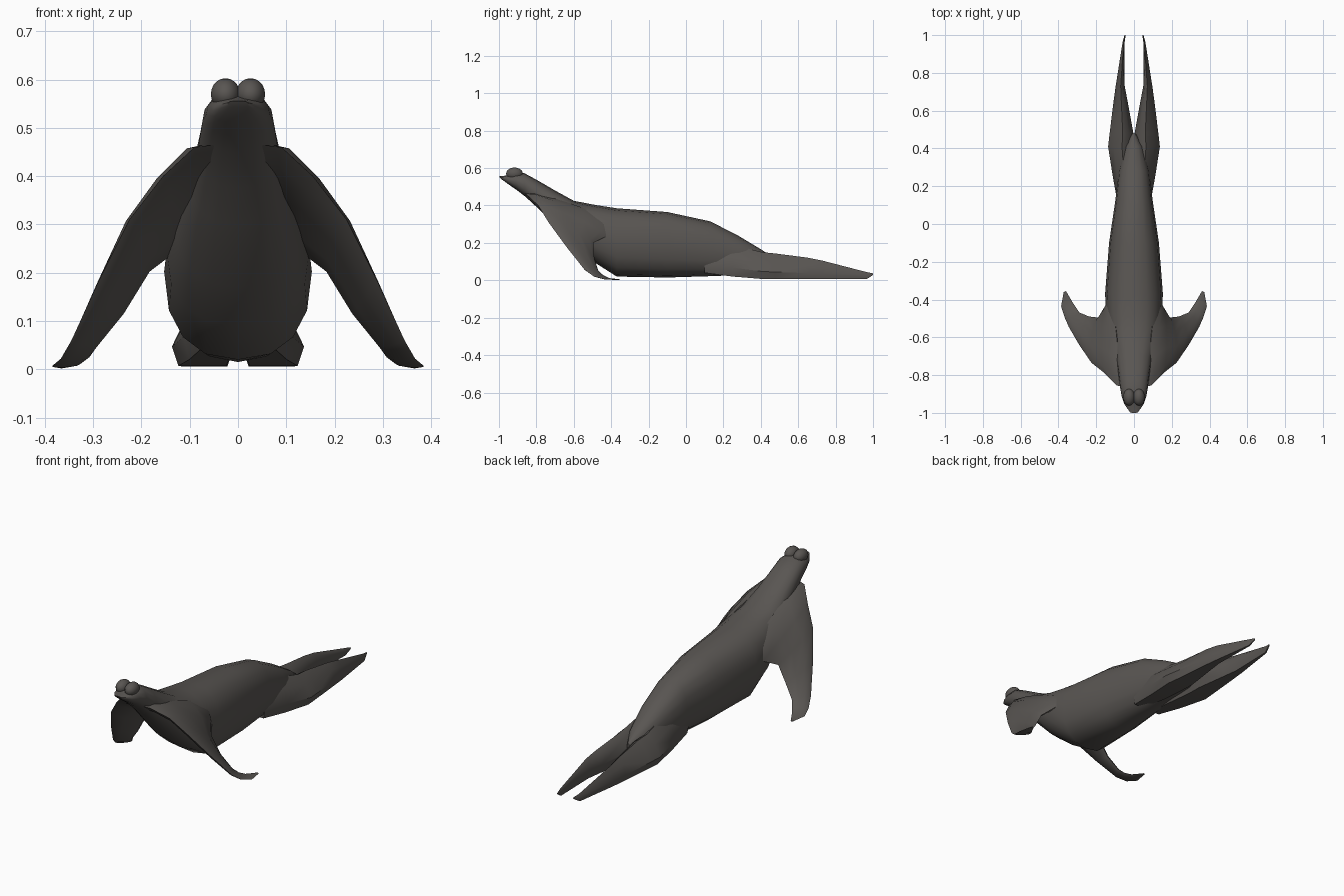
import bpy, bmesh, math
from mathutils import Vector

if "Cube" in bpy.data.objects:
    bpy.data.objects.remove(bpy.data.objects["Cube"])

hide = bpy.data.materials.new("dark grey brown hide")
hide.diffuse_color = (0.100, 0.092, 0.085, 1)
hide.use_nodes = True
hide.node_tree.nodes["Principled BSDF"].inputs["Base Color"].default_value = hide.diffuse_color


def finish(name, bm, angle=40):
    """Turn a bmesh into a shaded object resting on the ground."""
    for v in bm.verts:
        v.co.z = max(v.co.z, 0.0)
    bmesh.ops.recalc_face_normals(bm, faces=bm.faces)
    me = bpy.data.meshes.new(name)
    bm.to_mesh(me)
    bm.free()
    ob = bpy.data.objects.new(name, me)
    bpy.context.collection.objects.link(ob)
    me.materials.append(hide)
    bpy.ops.object.select_all(action='DESELECT')
    ob.select_set(True)
    bpy.context.view_layer.objects.active = ob
    bpy.ops.object.shade_smooth_by_angle(angle=math.radians(angle))
    return ob


def loft(name, rings, angle=40):
    """Skin a list of equal-length point rings and cap both ends."""
    bm = bmesh.new()
    vr = [[bm.verts.new(p) for p in r] for r in rings]
    n = len(vr[0])
    for a, b in zip(vr, vr[1:]):
        for i in range(n):
            j = (i + 1) % n
            bm.faces.new((a[i], a[j], b[j], b[i]))
    bm.faces.new(vr[0])
    bm.faces.new(vr[-1])
    return finish(name, bm, angle)


def soft(v, p=0.85):
    return math.copysign(abs(v) ** p, v)


# Head, neck and torso: top (y, z), bottom (y, z), half width
stations = [
    (-1.000, .556, -.990, .543, .022),
    (-.960, .560, -.945, .510, .052),
    (-.915, .572, -.905, .483, .066),
    (-.865, .573, -.860, .448, .074),
    (-.800, .538, -.780, .375, .083),
    (-.700, .480, -.710, .300, .098),
    (-.600, .425, -.580, .170, .130),
    (-.480, .402, -.480, .090, .148),
    (-.370, .385, -.370, .020, .153),
    (-.100, .365, -.100, .015, .132),
    (.130, .315, .130, .022, .098),
    (.280, .238, .280, .028, .082),
    (.410, .160, .410, .030, .050),
    (.480, .110, .480, .040, .008),
]
rings = []
for yt, zt, yb, zb, w in stations:
    top, bot = Vector((0, yt, zt)), Vector((0, yb, zb))
    mid, half = (top + bot) / 2, (top - bot) / 2
    ring = []
    for k in range(16):
        a = 2 * math.pi * k / 16
        ring.append(mid + half * soft(math.cos(a)) + Vector((w * soft(math.sin(a)), 0, 0)))
    rings.append(ring)
loft("body", rings)

# Front flippers: leading edge, trailing edge, half thickness
fore = [
    ((.050, -.865, .465), (.100, -.390, .300), .035),
    ((.090, -.855, .460), (.130, -.400, .270), .035),
    ((.155, -.790, .400), (.148, -.425, .235), .032),
    ((.225, -.735, .310), (.190, -.495, .200), .024),
    ((.290, -.640, .180), (.238, -.490, .115), .017),
    ((.345, -.545, .060), (.290, -.468, .050), .010),
    ((.367, -.495, .022), (.308, -.440, .025), .006),
    ((.386, -.435, .006), (.328, -.410, .010), .004),
    ((.372, -.360, .004), (.360, -.355, .004), .002),
]
# Hind flippers: y, inner x, outer x, bottom z, top z
hind = [
    (.100, .020, .085, .040, .180),
    (.250, .005, .112, .020, .190),
    (.410, .003, .137, .007, .150),
    (.480, .003, .129, .006, .143),
    (.650, .034, .108, .006, .121),
    (.730, .049, .097, .006, .105),
    (.965, .049, .060, .006, .044),
    (1.00, .044, .050, .028, .037),
]

for side, s in (("left", 1), ("right", -1)):
    rings = []
    for i, (lead, trail, t) in enumerate(fore):
        a, b = Vector(lead), Vector(trail)
        p, q = fore[max(i - 1, 0)], fore[min(i + 1, len(fore) - 1)]
        span = (Vector(q[0]) + Vector(q[1])) - (Vector(p[0]) + Vector(p[1]))
        nrm = span.cross(b - a).normalized()
        ring = []
        for k in range(10):
            th = 2 * math.pi * k / 10
            pt = (a + b) / 2 + (a - b) / 2 * math.cos(th) + nrm * t * math.sin(th)
            ring.append((pt.x * s, pt.y, pt.z))
        rings.append(ring)
    loft(side + "_front_flipper", rings, 50)

    # section is wide and low outside, peaked towards the middle
    shape = ((.15, 0), (.9, 0), (1, .28), (.78, .7), (.45, 1), (.2, .85), (0, .4))
    rings = [[(s * (xi + (xo - xi) * u), y, zb + (zt - zb) * v) for u, v in shape]
             for y, xi, xo, zb, zt in hind]
    loft(side + "_hind_flipper", rings, 35)

    # Rounded muzzle lobe beside the centre crease
    bm = bmesh.new()
    bmesh.ops.create_uvsphere(bm, u_segments=14, v_segments=10, radius=1)
    for v in bm.verts:
        v.co = Vector((s * .026 + v.co.x * .031, -.917 + v.co.y * .045, .570 + v.co.z * .033))
    finish(side + "_muzzle", bm)
